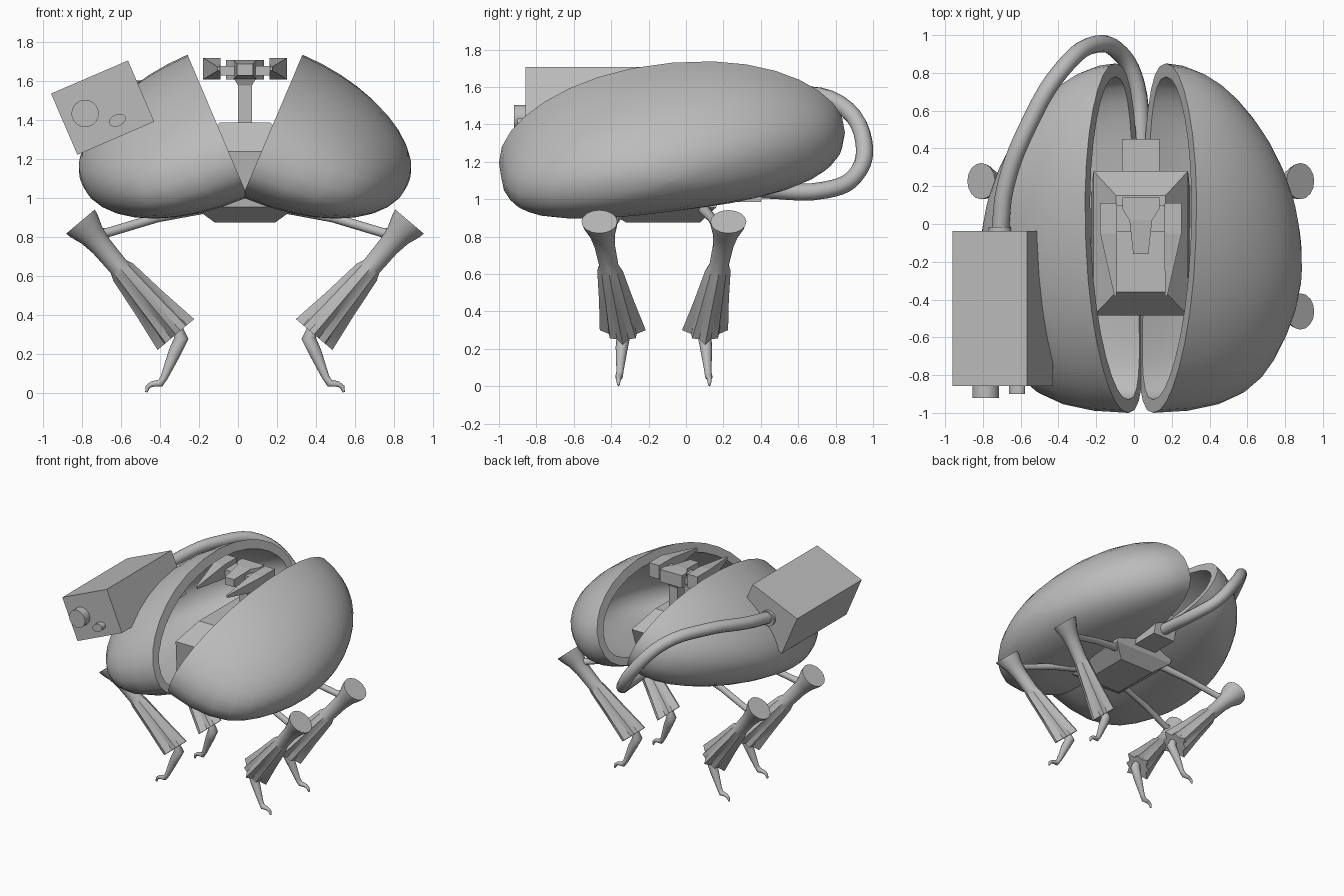
import bpy, bmesh, math
from mathutils import Vector

cube = bpy.data.objects.get("Cube")
if cube:
    bpy.data.objects.remove(cube, do_unlink=True)

CX = 0.036  # symmetry plane of the body

grey = bpy.data.materials.new("plain grey")
grey.use_nodes = True
grey.diffuse_color = (0.5, 0.5, 0.5, 1)
grey.node_tree.nodes["Principled BSDF"].inputs["Base Color"].default_value = (0.5, 0.5, 0.5, 1)


def finish(ob, smooth=None, mirror=False):
    ob.data.materials.append(grey)
    if mirror:
        ob.modifiers.new("mirror", "MIRROR").use_mirror_merge = False
    if smooth:
        bpy.ops.object.select_all(action="DESELECT")
        ob.select_set(True)
        bpy.context.view_layer.objects.active = ob
        bpy.ops.object.shade_smooth_by_angle(angle=math.radians(smooth))
    return ob


def loft(name, rings, smooth=None, mirror=False):
    """Skin a list of equal-length rings and cap both ends."""
    bm = bmesh.new()
    rows = [[bm.verts.new(p) for p in ring] for ring in rings]
    n = len(rows[0])
    for a, b in zip(rows, rows[1:]):
        for i in range(n):
            bm.faces.new((a[i], a[(i + 1) % n], b[(i + 1) % n], b[i]))
    bm.faces.new(rows[0])
    bm.faces.new(rows[-1])
    bmesh.ops.remove_doubles(bm, verts=bm.verts[:], dist=0.0005)
    bmesh.ops.recalc_face_normals(bm, faces=bm.faces[:])
    mesh = bpy.data.meshes.new(name)
    bm.to_mesh(mesh)
    bm.free()
    ob = bpy.data.objects.new(name, mesh)
    ob.location.x = CX
    bpy.context.collection.objects.link(ob)
    return finish(ob, smooth, mirror)


def flat_rect(hx, y0, y1, z):
    return [(-hx, y0, z), (hx, y0, z), (hx, y1, z), (-hx, y1, z)]


def upright_rect(y, x0, x1, z0, z1):
    return [(x0, y, z0), (x1, y, z0), (x1, y, z1), (x0, y, z1)]


PLEATS = (0, 0.9, 0.55, 0.9)  # depth of each fold between the four main ridges


def tube(name, points, radii, sides=16, flutes=None, smooth=40):
    """Tube whose rings stay square to the path as seen from the front."""
    pts = [Vector(p) for p in points]
    across = Vector((0, 1, 0))
    rings = []
    for k, p in enumerate(pts):
        a = (pts[min(k + 1, len(pts) - 1)] - pts[max(k - 1, 0)]).cross(across).normalized()
        ring = []
        for i in range(sides):
            ang = 2 * math.pi * i / sides
            r = radii[k] * (1 - (flutes[k] * PLEATS[i % 4] if flutes else 0))
            ring.append(p + (a * math.cos(ang) + across * math.sin(ang)) * r)
        rings.append(ring)
    return loft(name, rings, smooth, mirror=True)


# Open half shells: tilted hollow egg halves, fuller at the front
def blunt(c):
    return math.copysign(abs(c) ** 0.88, c)


def shell_ring(phi, wall, count=32):
    ring = []
    for j in range(count):
        a = 2 * math.pi * j / count
        s, u, v = math.cos(phi) * blunt(math.cos(a)), math.cos(phi) * blunt(math.sin(a)), math.sin(phi)
        up = (0.375 - wall) * u + 0.087 * s - 0.12 * s * s
        out = (0.745 - wall) * v * (1 - 0.2 * s + 0.55 * max(0, -s) ** 6)
        ring.append((0.146 + 0.39 * up + 0.92 * out,
                     -0.075 + (0.925 - wall) * s,
                     1.385 + 0.92 * up - 0.39 * out))
    return ring


steps = [math.pi / 2 * i / 10 for i in range(10)] + [math.pi / 2 - 0.02]
loft("shell_halves",
     [shell_ring(p, 0.07) for p in reversed(steps)] + [shell_ring(p, 0) for p in steps],
     smooth=40, mirror=True)

# Central hull with a bevelled raised deck, and the block behind it
loft("hull", [flat_rect(0.155, -0.32, 0.075, 0.875), flat_rect(0.265, -0.45, 0.16, 0.955),
              flat_rect(0.25, -0.485, 0.28, 1.24), flat_rect(0.13, -0.36, 0.15, 1.39)])
loft("rear_block", [flat_rect(0.10, 0.15, 0.40, 0.985), flat_rect(0.10, 0.2, 0.45, 1.17)])

# Control post, head, crossbar and the pair of tapered grips
loft("post", [flat_rect(0.036, 0.02, 0.11, 1.34), flat_rect(0.036, 0.02, 0.11, 1.58),
              flat_rect(0.06, 0.0, 0.13, 1.62)])
loft("control_head", [upright_rect(0.14, -0.098, 0.098, 1.61, 1.71),
                      upright_rect(0.08, -0.098, 0.098, 1.61, 1.71),
                      upright_rect(0.02, -0.06, 0.06, 1.61, 1.71),
                      upright_rect(-0.16, -0.04, 0.04, 1.63, 1.69)])
loft("crossbar", [upright_rect(0.10, -0.14, 0.14, 1.63, 1.68),
                  upright_rect(-0.04, -0.14, 0.14, 1.63, 1.68)])
loft("grips", [upright_rect(0.11, 0.125, 0.215, 1.61, 1.72),
               upright_rect(-0.05, 0.125, 0.215, 1.61, 1.72),
               upright_rect(-0.38, 0.128, 0.14, 1.655, 1.675)], mirror=True)

# Four legs, front and back pairs mirrored across the middle
for label, side in (("front", -1), ("back", 1)):
    def at(x, y, z):
        return Vector((x, -0.118 + side * y, z))

    knee, cuff = at(0.845, 0.345, 0.88), at(0.355, 0.22, 0.30)
    along = [0, 0.04, 0.12, 0.22, 0.40, 0.45, 0.72, 1]
    tube(label + "_lower_legs", [knee.lerp(cuff, t) for t in along],
         [0.096, 0.09, 0.068, 0.056, 0.052, 0.068, 0.092, 0.123], sides=16,
         flutes=[0, 0, 0, 0, 0, 0.2, 0.3, 0.38], smooth=30)
    tube(label + "_struts",
         [at(0.17, 0.2, 0.96), at(0.45, 0.255, 0.90), at(0.70, 0.305, 0.825), at(0.765, 0.32, 0.81)],
         [0.032, 0.024, 0.024, 0.036], sides=12)
    tube(label + "_feet",
         [at(0.35, 0.22, 0.34), at(0.327, 0.215, 0.28), at(0.36, 0.225, 0.21),
          at(0.415, 0.235, 0.08), at(0.435, 0.24, 0.05), at(0.48, 0.242, 0.045),
          at(0.50, 0.243, 0.03), at(0.507, 0.243, 0.004)],
         [0.025, 0.037, 0.033, 0.019, 0.02, 0.014, 0.012, 0.006], sides=12, smooth=60)

# Box strapped on the right shell, with two lenses and a hose collar
TILT = math.radians(-23.3)
bpy.ops.mesh.primitive_cube_add(size=1, location=(-0.695, -0.447, 1.465), rotation=(0, TILT, 0))
box = bpy.context.object
box.name = "side_box"
box.scale = (0.43, 0.82, 0.342)
finish(box)

for name, x, z, y, depth, rx, rz in (("large_lens", -0.785, 1.435, -0.885, 0.07, 0.07, 0.07),
                                     ("small_lens", -0.62, 1.4, -0.875, 0.05, 0.045, 0.03),
                                     ("hose_collar", -0.71, 1.48, -0.03, 0.03, 0.06, 0.06)):
    bpy.ops.mesh.primitive_cylinder_add(vertices=24, radius=1, depth=1, location=(x, y, z),
                                        rotation=(math.pi / 2, TILT, 0))
    ob = bpy.context.object
    ob.name = name
    ob.scale = (rx, rz, depth)
    finish(ob, smooth=40)

# Hose from the box round the back to the rear block
curve = bpy.data.curves.new("hose", "CURVE")
curve.dimensions = "3D"
curve.bevel_depth = 0.046
curve.bevel_resolution = 3
curve.resolution_u = 5
curve.use_fill_caps = True
path = [(-0.71, -0.05, 1.48), (-0.68, 0.2, 1.52), (-0.56, 0.52, 1.56), (-0.38, 0.82, 1.51),
        (-0.2, 0.952, 1.3), (-0.07, 0.9, 1.12), (0.01, 0.75, 1.05), (0.04, 0.4, 1.05)]
spline = curve.splines.new("BEZIER")
spline.bezier_points.add(len(path) - 1)
for bp, co in zip(spline.bezier_points, path):
    bp.co = co
    bp.handle_left_type = bp.handle_right_type = "AUTO"
hose = bpy.data.objects.new("hose", curve)
bpy.context.collection.objects.link(hose)
finish(hose)
